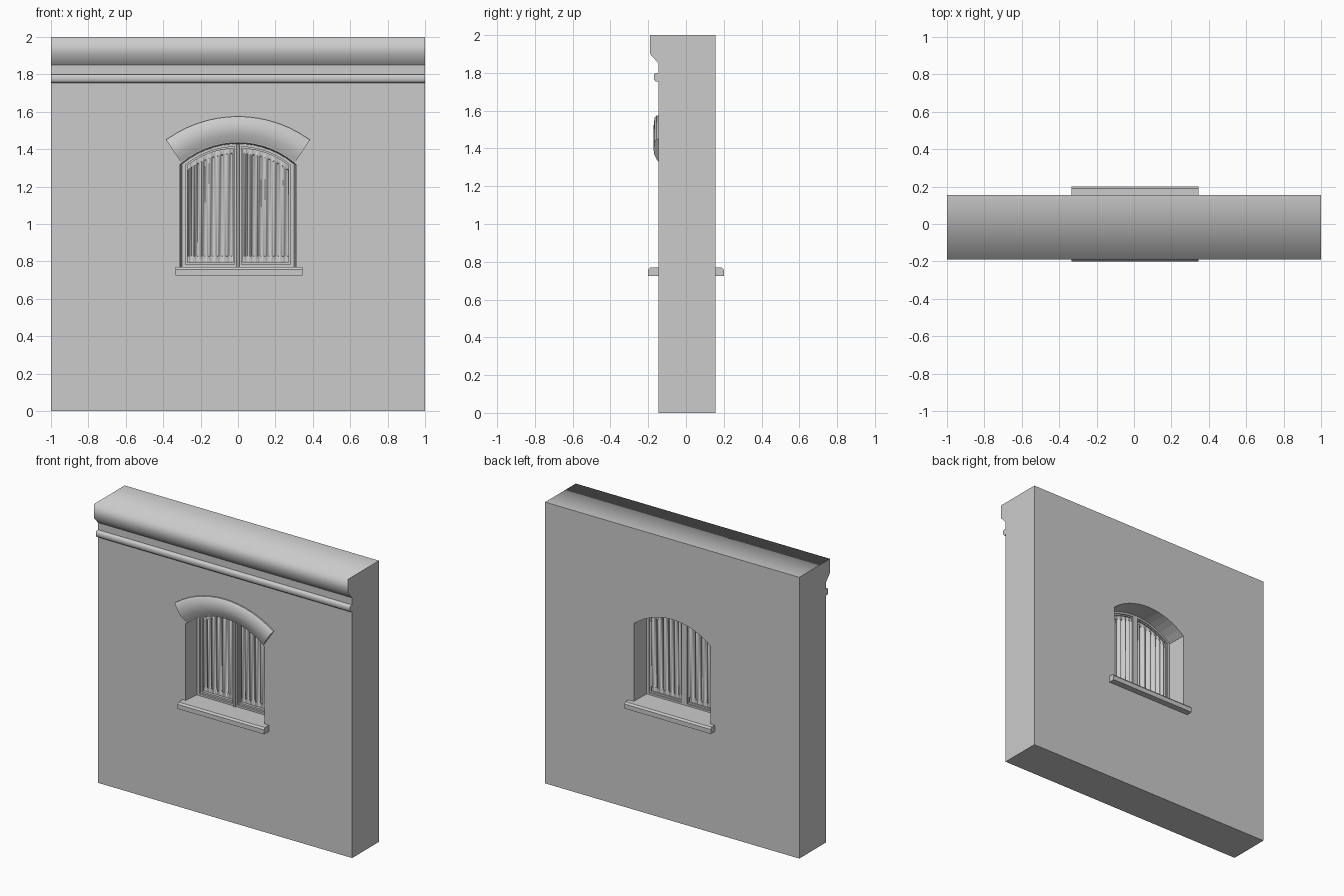
import bpy, bmesh, math

cube = bpy.data.objects.get("Cube")
if cube:
    bpy.data.objects.remove(cube, do_unlink=True)

GREY = (0.6, 0.6, 0.6, 1)
mat = bpy.data.materials.new("plaster grey")
mat.use_nodes = True
mat.diffuse_color = GREY
mat.node_tree.nodes["Principled BSDF"].inputs["Base Color"].default_value = GREY

FRONT, BACK = -0.145, 0.155
ARC_Z, ARC_R = 0.962, 0.478      # circle of the window arch
STEPS = 14


def finish(name, bm, smooth=None, closed=True):
    if closed:
        bmesh.ops.recalc_face_normals(bm, faces=bm.faces[:])
    me = bpy.data.meshes.new(name)
    bm.to_mesh(me)
    bm.free()
    me.materials.append(mat)
    ob = bpy.data.objects.new(name, me)
    bpy.context.collection.objects.link(ob)
    bpy.ops.object.select_all(action='DESELECT')
    ob.select_set(True)
    bpy.context.view_layer.objects.active = ob
    if smooth:
        bpy.ops.object.shade_smooth_by_angle(angle=math.radians(smooth))
    return ob


def loft(name, loops, ring=False, smooth=None):
    """Join matching closed loops with quads; cap the ends or close into a ring."""
    bm = bmesh.new()
    rows = [[bm.verts.new(p) for p in loop] for loop in loops]
    pairs = list(zip(rows, rows[1:]))
    if ring:
        pairs.append((rows[-1], rows[0]))
    else:
        bm.faces.new(rows[0])
        bm.faces.new(rows[-1])
    n = len(rows[0])
    for a, b in pairs:
        for i in range(n):
            j = (i + 1) % n
            bm.faces.new((a[i], a[j], b[j], b[i]))
    return finish(name, bm, smooth)


def extrude_x(name, profile, x0, x1, smooth=None):
    return loft(name, [[(x, y, z) for y, z in profile] for x in (x0, x1)], smooth=smooth)


def arch_top(x, inset=0.0):
    return ARC_Z + math.sqrt((ARC_R - inset) ** 2 - x * x)


def arch_loop(x0, x1, z0, y, inset=0.0):
    """Flat-bottomed outline whose top follows the window arch."""
    xs = [x0 + (x1 - x0) * i / STEPS for i in range(STEPS + 1)]
    return [(x1, y, z0), (x0, y, z0)] + [(x, y, arch_top(x, inset)) for x in xs]


# Wall with the cornice in its profile
wall = extrude_x("wall", [(BACK, 0), (FRONT, 0), (FRONT, 1.85), (-0.19, 1.9),
                          (-0.19, 2), (BACK, 2)], -1, 1)

# Window opening, narrowing towards the frame
cutter = loft("opening_cutter", [arch_loop(-w, w, 0.74, y, i) for y, w, i in (
    (FRONT - 0.1, 0.32, 0), (-0.02, 0.298, 0.012), (BACK + 0.1, 0.305, 0.006))])
cutter.hide_render = True
bpy.context.view_layer.objects.active = wall
cut = wall.modifiers.new("opening", 'BOOLEAN')
cut.operation = 'DIFFERENCE'
cut.solver = 'EXACT'
cut.object = cutter
bpy.ops.object.modifier_apply(modifier=cut.name)
bpy.data.objects.remove(cutter, do_unlink=True)

# Soft shading over the cornice and the top
for p in wall.data.polygons:
    p.use_smooth = p.center.z > 1.85 and abs(p.normal.x) < 0.5 and p.normal.y < 0.5

# Thin string moulding below the cornice
extrude_x("string_moulding", [(FRONT + 0.02, 1.8), (FRONT - 0.018, 1.8), (-0.17, 1.792),
                              (-0.17, 1.765), (FRONT - 0.015, 1.755),
                              (FRONT + 0.02, 1.755)], -1, 1, smooth=60)

# Sill running through the wall
extrude_x("window_sill", [(-0.2, 0.725), (-0.2, 0.757), (-0.19, 0.77), (0.19, 0.77),
                          (0.2, 0.757), (0.2, 0.725)], -0.335, 0.345, smooth=30)

# Arched hood over the window: section swept from the inner arc to the outer arc
section = ((0, FRONT + 0.02), (0, FRONT - 0.003), (0.3, -0.168), (0.55, -0.172),
           (0.92, -0.166), (1, FRONT - 0.01), (1, FRONT + 0.02))
hood = []
for i in range(STEPS + 1):
    t = 2 * i / STEPS - 1
    xi, xo = 0.305 * t, 0.385 * t
    zi = arch_top(xi)
    zo = 0.92 + math.sqrt(0.655 ** 2 - xo * xo)
    hood.append([(xi + (xo - xi) * f, y, zi + (zo - zi) * f) for f, y in section])
loft("arched_hood", hood, smooth=40)


def leaf_ring(name, s, outer, inner, y0, y1):
    """Frame around one window leaf; outer and inner are x0, x1, z0, inset."""
    def loop(dim, y):
        return [(s * x, yy, z) for x, yy, z in arch_loop(*dim[:3], y, dim[3])]
    loft(name, [loop(outer, y0), loop(inner, y0), loop(inner, y1), loop(outer, y1)],
         ring=True, smooth=30)


def curtain(name, x0, x1):
    """Pleated sheet, with folds widening along x and dying out at the hems."""
    bm = bmesh.new()
    cols = 72
    grid = []
    for i in range(cols + 1):
        t = i / cols
        x = x0 + (x1 - x0) * t
        y = 0.011 * math.sin(math.tau * 6.5 * t ** 0.75)
        top = arch_top(x, 0.03)
        grid.append([bm.verts.new((x, y * k, z)) for z, k in (
            (0.78, 0), (0.825, 0.2), (0.83, 1), (top - 0.035, 1), (top - 0.03, 0.2), (top, 0))])
    for a, b in zip(grid, grid[1:]):
        for j in range(len(a) - 1):
            bm.faces.new((a[j], b[j], b[j + 1], a[j + 1]))
    finish(name, bm, smooth=50, closed=False)


# Two leaves: fixed frame, stepped sash and curtain
for s, side in ((1, "left"), (-1, "right")):
    leaf_ring(side + "_window_frame", s, (0, 0.303, 0.765, 0.006),
              (0.02, 0.28, 0.783, 0.026), -0.035, 0.015)
    leaf_ring(side + "_window_sash", s, (0.016, 0.284, 0.78, 0.022),
              (0.028, 0.27, 0.795, 0.035), -0.02, 0.008)
    curtain(side + "_curtain", *sorted((s * 0.022, s * 0.278)))

# Slim ridge over the meeting of the leaves
loft("centre_bead", [[(x, y, z) for x, y in ((-0.01, -0.03), (-0.006, -0.045),
                                             (0.006, -0.045), (0.01, -0.03))]
                     for z in (0.768, 1.425)])
